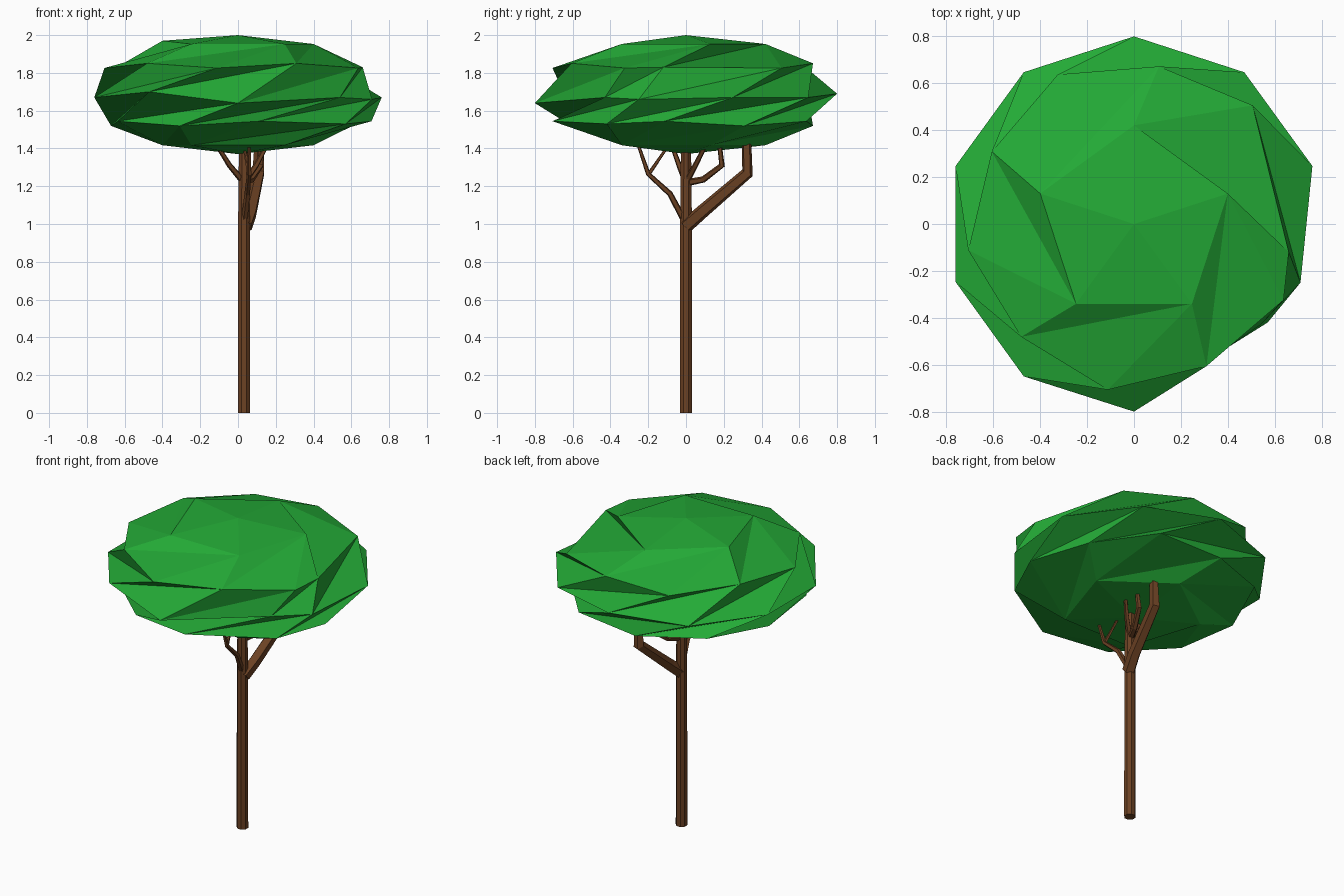
import bpy, bmesh, math
from mathutils import Vector

if "Cube" in bpy.data.objects:
    bpy.data.objects.remove(bpy.data.objects["Cube"])


def material(name, rgb):
    m = bpy.data.materials.new(name)
    m.diffuse_color = (*rgb, 1)
    m.use_nodes = True
    m.node_tree.nodes["Principled BSDF"].inputs["Base Color"].default_value = m.diffuse_color
    return m


GREEN = material("leaf green", (0.017, 0.40, 0.037))
BROWN = material("bark brown", (0.15, 0.054, 0.017))


def finish(bm, name, mat):
    bmesh.ops.recalc_face_normals(bm, faces=bm.faces)
    me = bpy.data.meshes.new(name)
    bm.to_mesh(me)
    bm.free()
    me.materials.append(mat)
    ob = bpy.data.objects.new(name, me)
    bpy.context.collection.objects.link(ob)
    return ob


def limb(name, path, sides):
    """Tapered faceted tube through (x, y, z, radius) points."""
    bm = bmesh.new()
    pts = [Vector(p[:3]) for p in path]
    rings = []
    for i, p in enumerate(pts):
        d = (pts[min(i + 1, len(pts) - 1)] - pts[max(i - 1, 0)]).normalized()
        u = Vector((1, 0, 0))
        u = (u - d * u.dot(d)).normalized()
        v = d.cross(u)
        ring = []
        for k in range(sides):
            a = 2 * math.pi * (k + 0.5) / sides
            ring.append(bm.verts.new(p + (u * math.cos(a) + v * math.sin(a)) * path[i][3]))
        rings.append(ring)
    for a, b in zip(rings, rings[1:]):
        for k in range(sides):
            n = (k + 1) % sides
            bm.faces.new((a[k], a[n], b[n], b[k]))
    bm.faces.new(rings[0][::-1])
    bm.faces.new(rings[-1])
    return finish(bm, name, BROWN)


# Canopy: squashed icosphere, each ring of vertices twisted further than the one above
bm = bmesh.new()
bmesh.ops.create_icosphere(bm, subdivisions=2, radius=1)
for v in bm.verts:
    z = v.co.z
    ring = 0 if z > 0.7 else 1 if z > 0.2 else 2 if z > -0.2 else 3 if z > -0.7 else 4
    a = math.atan2(v.co.y, v.co.x) + math.radians(18 - 45 * ring)
    r = 0.8 * math.hypot(v.co.x, v.co.y)
    v.co = (r * math.cos(a), r * math.sin(a), 1.685 + 0.315 * z - (0.015 if ring == 2 else 0))

# Uneven corners of the canopy: nearest vertex -> new place
moves = [((0.47, -0.65, 1.67), (0.54, -0.43, 1.67)),
         ((0.76, -0.25, 1.67), (0.71, -0.25, 1.66)),
         ((0.67, 0.11, 1.85), (0.66, -0.12, 1.83)),
         ((0.48, -0.48, 1.52), (0.57, -0.42, 1.53)),
         ((0.0, -0.8, 1.67), (0.0, -0.8, 1.64)),
         ((0.0, 0.8, 1.67), (0.0, 0.8, 1.69)),
         ((-0.47, -0.65, 1.67), (-0.47, -0.65, 1.70)),
         ((-0.40, 0.13, 1.95), (-0.40, 0.13, 1.97))]
targets = [(min(bm.verts, key=lambda w: (w.co - Vector(old)).length), new) for old, new in moves]
for v, new in targets:
    v.co = new
finish(bm, "canopy", GREEN)

# Trunk
limb("trunk", [(0.032, 0, 0, 0.035), (0.032, 0, 1.0, 0.034), (0.032, 0, 1.5, 0.028)], 8)

# Main back branch
limb("back_branch", [(0.04, 0.0, 0.99, 0.04), (0.065, 0.08, 1.06, 0.038),
                     (0.11, 0.325, 1.27, 0.034), (0.115, 0.32, 1.45, 0.026)], 5)

# Thin front branch and its fork
limb("front_branch", [(0.035, -0.01, 1.02, 0.018), (0.05, -0.085, 1.16, 0.016),
                      (0.06, -0.2, 1.265, 0.013), (0.06, -0.26, 1.44, 0.008)], 5)
limb("front_twig", [(0.06, -0.2, 1.26, 0.011), (0.03, -0.09, 1.42, 0.007)], 5)

# Upper side branches
limb("right_branch", [(0.032, 0.01, 1.22, 0.02), (0.07, 0.09, 1.235, 0.018),
                      (0.12, 0.19, 1.31, 0.017), (0.125, 0.175, 1.44, 0.012)], 5)
for name, x, y in (("left_twig", -0.12, -0.08), ("upper_right_twig", 0.16, 0.11)):
    limb(name, [(0.032, 0, 1.22, 0.018), (0.032 + (x - 0.032) * 0.5, y * 0.45, 1.31, 0.015),
                (x, y, 1.43, 0.011)], 5)
